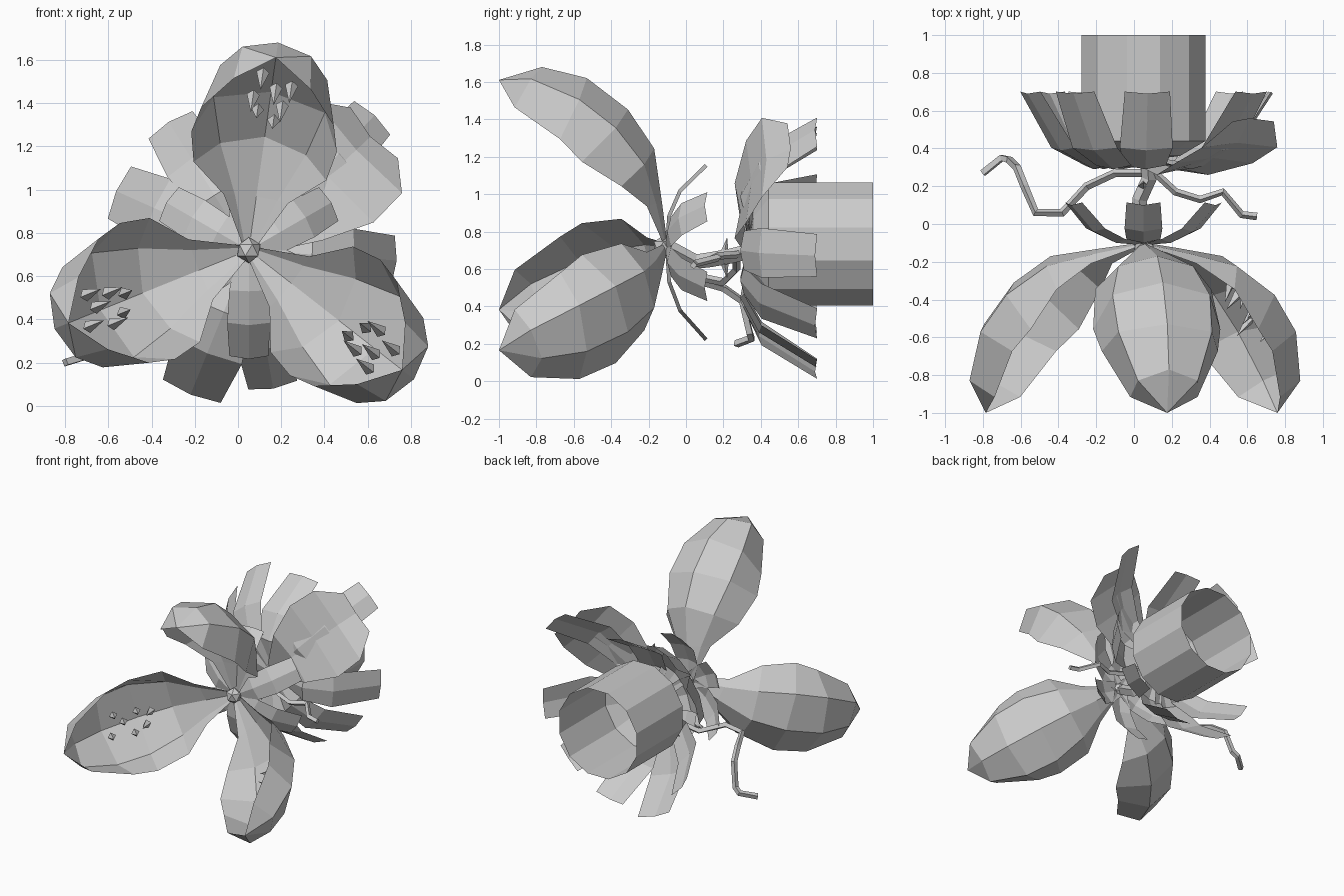
import bpy, bmesh, math
from mathutils import Vector

if "Cube" in bpy.data.objects:
    bpy.data.objects.remove(bpy.data.objects["Cube"], do_unlink=True)

CX, CZ = 0.05, 0.72  # flower axis, running along y


def frame(az):
    """Radial and sideways directions around the flower axis."""
    a = math.radians(az)
    return (Vector((math.cos(a), 0, math.sin(a))),
            Vector((math.sin(a), 0, -math.cos(a))))


def place(az, r, y, side=0):
    out, lat = frame(az)
    return Vector((CX, y, CZ)) + out * r + lat * side


def add_object(name, bm):
    bmesh.ops.remove_doubles(bm, verts=bm.verts, dist=0.0005)
    mesh = bpy.data.meshes.new(name)
    bm.to_mesh(mesh)
    bm.free()
    ob = bpy.data.objects.new(name, mesh)
    bpy.context.collection.objects.link(ob)


def loft(name, rows, closed=False):
    bm = bmesh.new()
    grid = [[bm.verts.new(p) for p in row] for row in rows]
    for a, b in zip(grid, grid[1:]):
        n = len(a)
        for i in range(n if closed else n - 1):
            j = (i + 1) % n
            bm.faces.new((a[i], a[j], b[j], b[i]))
    add_object(name, bm)


def axes_at(path, i):
    """Tangent and inward normal of an (r, y) path."""
    p, q = path[max(i - 1, 0)], path[min(i + 1, len(path) - 1)]
    t = Vector((q[0] - p[0], q[1] - p[1])).normalized()
    return t, Vector((t.y, -t.x))


# Large cupped petals with a ridge:
# r, y, crease width, crease depth, rim width, rim depth, rim lead
PETAL = [
    (0.02, -0.10, 0.02, 0.01, 0.03, 0.02, 0),
    (0.25, -0.13, 0.10, 0.03, 0.15, 0.08, 0),
    (0.53, -0.17, 0.20, 0.07, 0.31, 0.22, -0.09),
    (0.74, -0.31, 0.26, 0.09, 0.34, 0.34, 0),
    (0.91, -0.53, 0.25, 0.09, 0.31, 0.32, 0),
    (0.97, -0.77, 0.16, 0.04, 0.18, 0.19, 0.15),
    (0.90, -1.00, 0, 0, 0, 0, 0),
]


def big_petal(name, az):
    rows = []
    for i, (r, y, cw, cd, rw, rd, lead) in enumerate(PETAL):
        t, n = axes_at(PETAL, i)
        half = [(rw, rd, lead), (cw, cd, lead * 0.4)]
        section = [(-w, d, s) for w, d, s in half] + [(0, 0, 0)] + half[::-1]
        rows.append([place(az, r + n.x * d + t.x * s, y + n.y * d + t.y * s, w)
                     for w, d, s in section])
    loft(name, rows)


# Sharp thorns inside each petal: row position, sideways offset
THORNS = [(2.5, 0.03), (2.7, -0.05), (3.0, 0.06), (3.2, -0.08),
          (3.4, 0.02), (3.6, 0.09), (3.8, -0.05)]


def thorns(name, az):
    bm = bmesh.new()
    out, lat = frame(az)
    for pos, side in THORNS:
        i = int(pos)
        f = pos - i
        a, b = PETAL[i], PETAL[i + 1]
        r, y = a[0] + (b[0] - a[0]) * f, a[1] + (b[1] - a[1]) * f
        n2 = axes_at(PETAL, i)[1]
        n = out * n2.x + Vector((0, n2.y, 0))
        t = n.cross(lat)
        base = place(az, r, y, side) + n * (0.06 + abs(side) * 0.3)
        ring = [bm.verts.new(base + v * 0.03) for v in (lat, t, -lat, -t)]
        tip = bm.verts.new(base + n * 0.12)
        for k in range(4):
            bm.faces.new((ring[k], ring[(k + 1) % 4], tip))
        bm.faces.new(ring[::-1])
    add_object(name, bm)


for label, az in (("top", 82), ("left", 322), ("right", 202)):
    big_petal(label + "_petal", az)
    thorns(label + "_petal_thorns", az)

# Faceted bead where the petals meet
bm = bmesh.new()
bmesh.ops.create_icosphere(bm, subdivisions=1, radius=0.06)
bmesh.ops.translate(bm, verts=bm.verts, vec=(CX, -0.12, CZ))
add_object("centre_bead", bm)


# Thin bent leaves: stations of r, y, half width
def leaf(name, az, path, length=1.0, width=1.0, curl=0.02):
    rows = []
    for i, (r, y, w) in enumerate(path):
        n = axes_at(path, i)[1]
        rows.append([place(az, r * length - n.x * curl * abs(u),
                           y - n.y * curl * abs(u), u * w * width)
                     for u in (-1, 0, 1)])
    loft(name, rows)


COLLAR = [(0.03, -0.11, 0.06), (0.17, -0.1, 0.09), (0.31, -0.04, 0.1), (0.45, 0.1, 0.09)]
for k in range(6):
    leaf("collar_leaf_%d" % (k + 1), 90 + 60 * k, COLLAR, 1.12 if k == 3 else 0.98)

STRIP = [(0.05, 0.33, 0.05), (0.3, 0.29, 0.11), (0.5, 0.39, 0.14), (0.7, 0.69, 0.12)]
BROAD = [(0.05, 0.33, 0.06), (0.28, 0.29, 0.2), (0.5, 0.35, 0.3),
         (0.68, 0.43, 0.29), (0.77, 0.56, 0.16)]
SEPALS = [(122, 1.0, 1.0), (88, 0.88, 1.0), (47, 1.22, 0.95), (-4, 0.98, 0.95),
          (-42, 0.9, 0.9), (-80, 0.93, 0.95), (-112, 1.03, 1.2), (-142, 0.9, 0.9),
          (156, 0.96, 1.1)]
for k, (az, length, width) in enumerate(SEPALS):
    leaf("sepal_%d" % (k + 1), az, STRIP, length, width)
leaf("broad_sepal", 43, BROAD, 1.0, 1.0, -0.03)

# Hollow tube with a tapering closed front
SIDES = 12
tube = [(0.03, 0.34), (0.2, 0.36), (0.34, 0.44), (0.34, 1.0)]
loft("tube", [[place(360 / SIDES * (k + 0.5), r, y) + Vector((0, 0, 0.015))
               for k in range(SIDES)] for r, y in tube], closed=True)


# Stem and tendrils
def tendril(name, points, radius):
    cu = bpy.data.curves.new(name, "CURVE")
    cu.dimensions = "3D"
    cu.bevel_depth = radius
    cu.bevel_resolution = 0
    cu.use_fill_caps = True
    sp = cu.splines.new("POLY")
    sp.points.add(len(points) - 1)
    for p, co in zip(sp.points, points):
        p.co = (*co, 1)
    sp.use_smooth = False
    ob = bpy.data.objects.new(name, cu)
    bpy.context.collection.objects.link(ob)


tendril("stem", [(0.05, -0.1, 0.72), (0.03, 0.05, 0.64), (0.03, 0.13, 0.65),
                 (0.08, 0.24, 0.67), (0.07, 0.36, 0.7)], 0.04)
tendril("right_tendril", [(0.06, 0.27, 0.66), (-0.1, 0.27, 0.6), (-0.25, 0.2, 0.53),
                          (-0.38, 0.06, 0.56), (-0.52, 0.06, 0.54), (-0.58, 0.2, 0.5),
                          (-0.62, 0.3, 0.43), (-0.66, 0.34, 0.26), (-0.7, 0.35, 0.23),
                          (-0.8, 0.27, 0.2)], 0.022)
tendril("left_tendril", [(0.08, 0.3, 0.68), (0.22, 0.17, 0.67), (0.35, 0.13, 0.65),
                         (0.47, 0.17, 0.66), (0.57, 0.05, 0.63), (0.65, 0.04, 0.62)], 0.02)

# Short thorns on the stem
bm = bmesh.new()
for dz in (-1, 1):
    ring = [bm.verts.new((CX + dx, 0.2 + dy, 0.66)) for dx, dy in
            ((0.03, 0), (0, 0.03), (-0.03, 0), (0, -0.03))]
    tip = bm.verts.new((CX, 0.22, 0.66 + dz * 0.11))
    for k in range(4):
        bm.faces.new((ring[k], ring[(k + 1) % 4], tip))
add_object("stem_thorns", bm)
